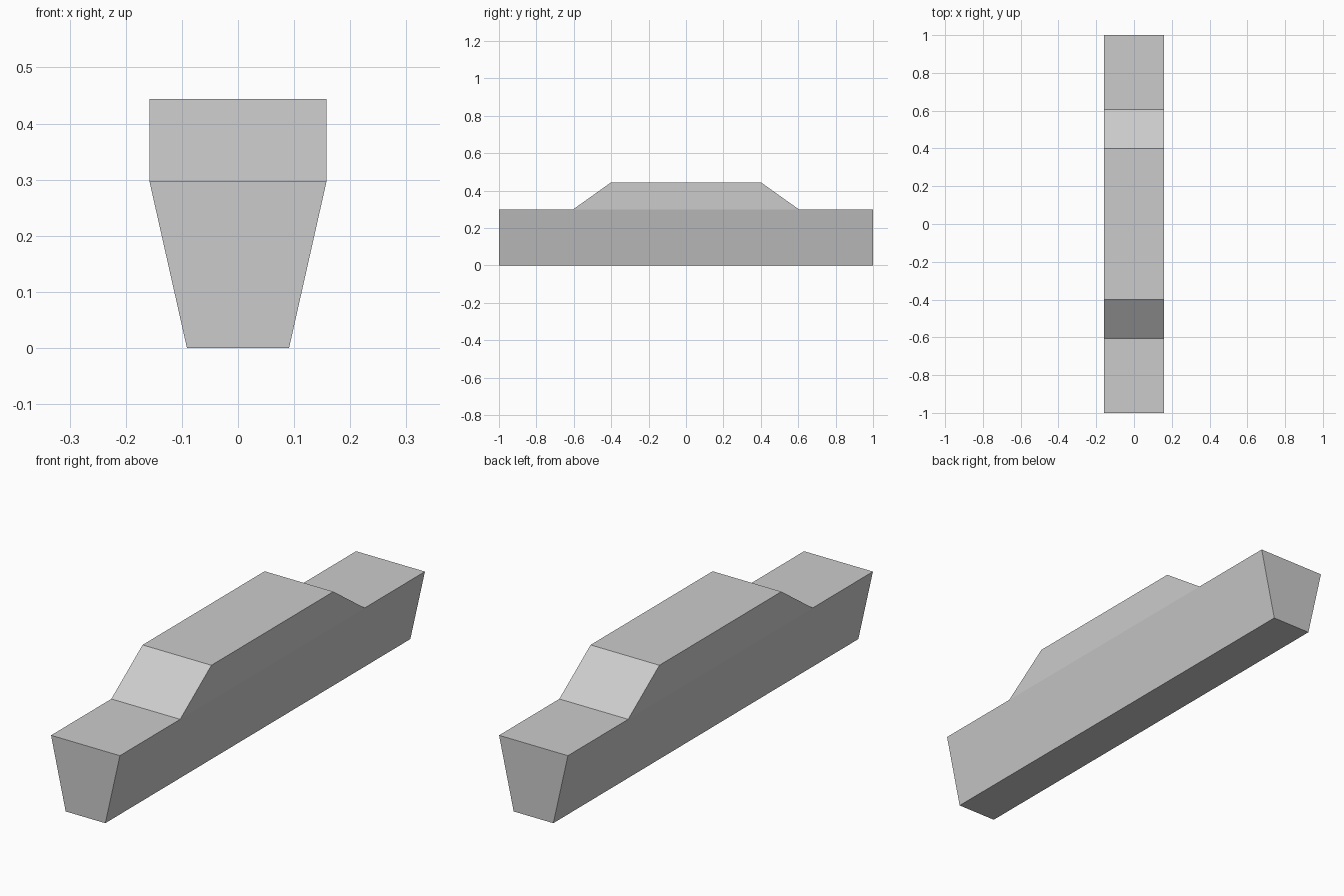
import bpy, bmesh

cube = bpy.data.objects.get("Cube")
if cube:
    bpy.data.objects.remove(cube, do_unlink=True)

DECK, ROOF = 0.298, 0.444      # heights of the deck and the raised roof
TOP_HALF, BASE_HALF = 0.158, 0.091

grey = bpy.data.materials.new("light grey")
grey.use_nodes = True
colour = (0.6, 0.6, 0.6, 1)
grey.diffuse_color = colour
grey.node_tree.nodes["Principled BSDF"].inputs["Base Color"].default_value = colour

# Side profile: hull panel and cabin panel share the deck line
bm = bmesh.new()
base = [bm.verts.new((-TOP_HALF, y, 0)) for y in (-1, 1)]
deck = [bm.verts.new((-TOP_HALF, y, DECK)) for y in (1, 0.605, -0.605, -1)]
roof = [bm.verts.new((-TOP_HALF, y, ROOF)) for y in (0.4, -0.4)]
panels = [bm.faces.new(base + deck),
          bm.faces.new([deck[2], deck[1]] + roof)]

# Extrude across the width
result = bmesh.ops.extrude_face_region(bm, geom=panels, use_keep_orig=True)
moved = [g for g in result["geom"] if isinstance(g, bmesh.types.BMVert)]
bmesh.ops.translate(bm, verts=moved, vec=(2 * TOP_HALF, 0, 0))

# Taper the hull towards its base
for v in bm.verts:
    if v.co.z < 0.01:
        v.co.x *= BASE_HALF / TOP_HALF

bmesh.ops.recalc_face_normals(bm, faces=bm.faces)
mesh = bpy.data.meshes.new("tapered_body")
bm.to_mesh(mesh)
bm.free()
mesh.materials.append(grey)
body = bpy.data.objects.new("tapered_body", mesh)
bpy.context.collection.objects.link(body)
